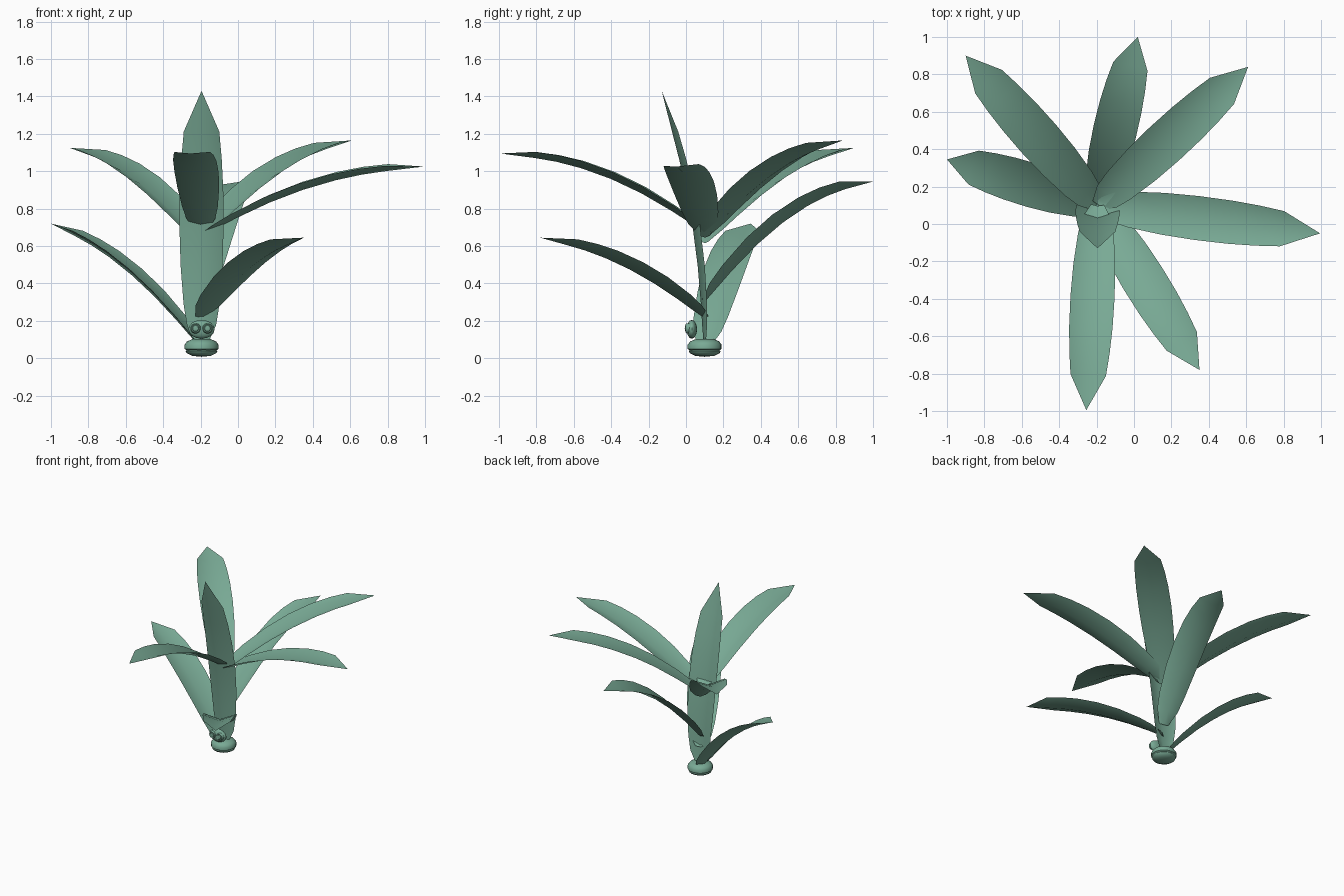
import bpy, bmesh, math
from mathutils import Vector, Matrix

if "Cube" in bpy.data.objects:
    bpy.data.objects.remove(bpy.data.objects["Cube"])

green = bpy.data.materials.new("leaf_green")
green.diffuse_color = (0.19, 0.40, 0.30, 1)
green.use_nodes = True
green.node_tree.nodes["Principled BSDF"].inputs["Base Color"].default_value = green.diffuse_color

CX, CY = -0.195, 0.1
# position along the leaf, half width
WIDTHS = [(0, .035), (.07, .078), (.15, .096), (.3, .112), (.45, .118),
          (.6, .116), (.72, .108), (.83, .095), (1, 0)]


def finish(name, bm, angle=40):
    me = bpy.data.meshes.new(name)
    bm.to_mesh(me)
    bm.free()
    ob = bpy.data.objects.new(name, me)
    bpy.context.collection.objects.link(ob)
    me.materials.append(green)
    bpy.ops.object.select_all(action='DESELECT')
    ob.select_set(True)
    bpy.context.view_layer.objects.active = ob
    bpy.ops.object.shade_smooth_by_angle(angle=math.radians(angle))
    return ob


def leaf(name, base, ctrl, tip, roll=0, keel=0.04):
    """Creased blade swept along a quadratic curve."""
    a, c, b = Vector(base), Vector(ctrl), Vector(tip)
    flat = Vector((b.x - a.x, b.y - a.y, 0)).normalized()
    level = Vector((flat.y, -flat.x, 0))
    bm = bmesh.new()
    rows = []
    for t, w in WIDTHS:
        p = a * (1 - t) ** 2 + c * 2 * t * (1 - t) + b * t * t
        tan = ((c - a) * (1 - t) + (b - c) * t).normalized()
        side = Matrix.Rotation(math.radians(roll), 3, tan) @ level
        up = side.cross(tan)
        if w == 0:
            rows.append([bm.verts.new(p)])
            continue
        lift = up * keel * w / 0.118 * 0.5
        rows.append([bm.verts.new(p - side * w + lift),
                     bm.verts.new(p - lift),
                     bm.verts.new(p + side * w + lift)])
    for r, s in zip(rows, rows[1:]):
        for i in range(2):
            if len(s) == 1:
                bm.faces.new((r[i], r[i + 1], s[0]))
            else:
                bm.faces.new((r[i], r[i + 1], s[i + 1], s[i]))
    # blades face upward
    bm.normal_update()
    if sum(f.normal.z for f in bm.faces) < 0:
        bmesh.ops.reverse_faces(bm, faces=bm.faces[:])
    return finish(name, bm)


def lathe(name, profile, matrix, steps=20):
    """Revolve (radius, height) points around z, then place."""
    bm = bmesh.new()
    vs = [bm.verts.new((r, 0, z)) for r, z in profile]
    es = [bm.edges.new(e) for e in zip(vs, vs[1:])]
    bmesh.ops.spin(bm, geom=vs + es, cent=(0, 0, 0), axis=(0, 0, 1),
                   angle=2 * math.pi, steps=steps)
    bmesh.ops.remove_doubles(bm, verts=bm.verts[:], dist=1e-5)
    bmesh.ops.recalc_face_normals(bm, faces=bm.faces[:])
    bm.transform(matrix)
    return finish(name, bm)


# upright centre leaf
leaf("centre_leaf", (CX, CY, .08), (CX, .105, .78), (CX, -.13, 1.43))

# arching leaves: base height, control height, tip, roll
ARCHES = [
    ("front_leaf", .68, 1.11, (-.255, -.995, 1.095), 0),
    ("front_right_leaf", .22, .60, (.35, -.78, .645), 0),
    ("right_leaf", .66, 1.035, (.995, -.05, 1.025), 3),
    ("back_right_leaf", .65, 1.115, (.61, .84, 1.165), 0),
    ("back_leaf", .31, .92, (.02, 1.0, .945), -6),
    ("back_left_leaf", .62, 1.08, (-.9, .9, 1.125), 0),
    ("left_leaf", .06, .60, (-1.0, .345, .72), 0),
]
for name, z0, zc, tip, roll in ARCHES:
    leaf(name, (CX, CY, z0), ((CX + tip[0]) / 2, (CY + tip[1]) / 2, zc),
         tip, roll)

# round base with a groove
lathe("base_disc", [(0, 0.008), (.05, .013), (.08, .028), (.085, .038),
                    (.08, .043), (.091, .05), (.091, .072), (.078, .09),
                    (.05, .102), (0, .105)],
      Matrix.Translation((CX, CY, 0)))

# flattened bud on the front of the base
dome = [(math.cos(a), math.sin(a)) for a in
        [math.pi * (i / 8 - .5) for i in range(9)]]
dome[0], dome[-1] = (0, -1), (0, 1)
lathe("front_bud", dome, Matrix.Translation((CX, .031, .155))
      @ Matrix.Diagonal((.07, .028, .05, 1)))

# pair of ringed knobs facing front
for tag, sx in (("left", -1), ("right", 1)):
    lathe(tag + "_knob", [(.028, -.02), (.028, .004), (.023, .011),
                          (.018, .009), (.015, .013), (0, .016)],
          Matrix.Translation((CX + sx * .032, .009, .16))
          @ Matrix.Rotation(math.pi / 2, 4, 'X'), 14)
